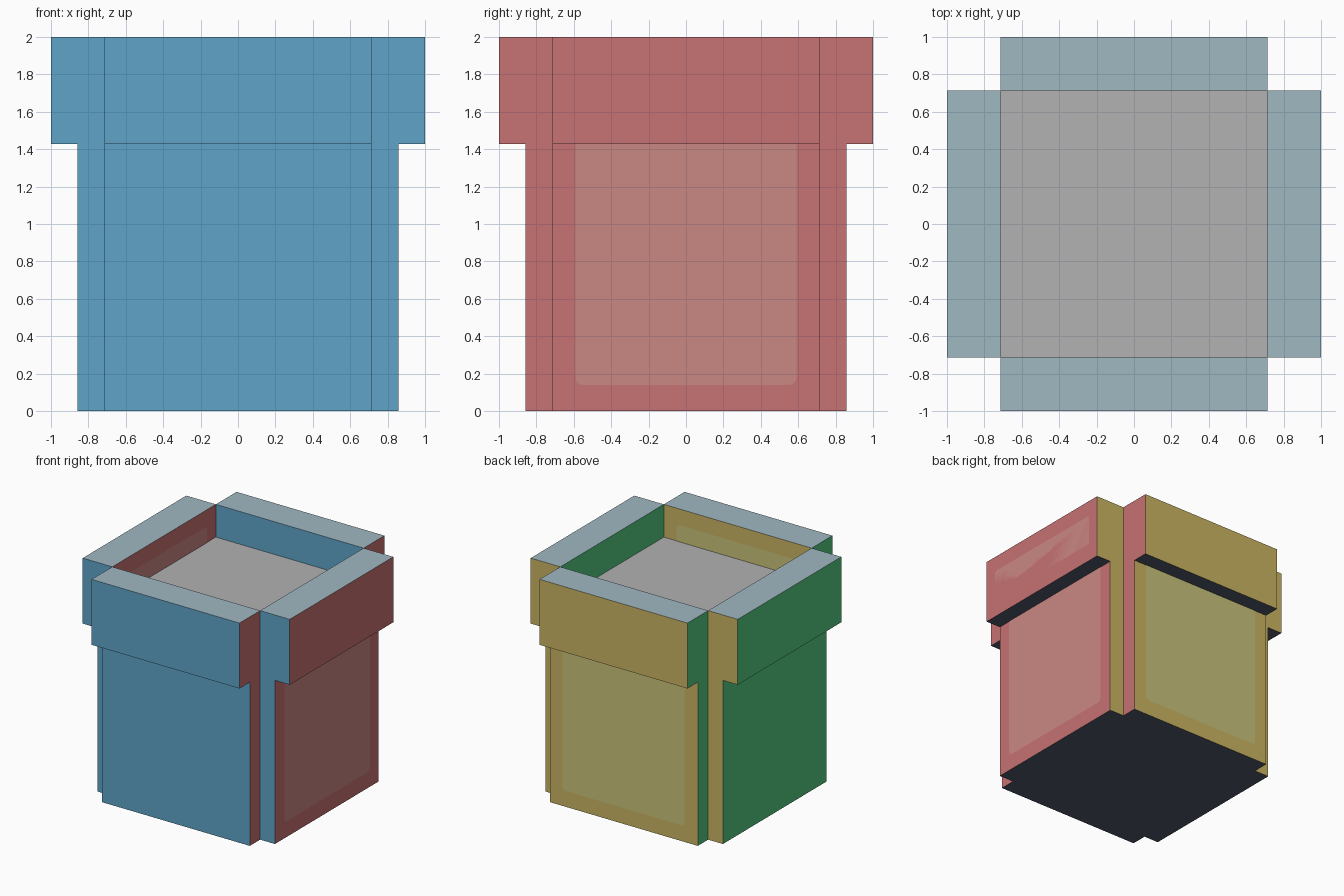
import bpy, bmesh, math
from mathutils import Matrix, Vector

cube = bpy.data.objects.get("Cube")
if cube:
    bpy.data.objects.remove(cube, do_unlink=True)

U = 1 / 7            # one grid step of the design
INNER, BODY, RIM = 5 * U, 6 * U, 1.0
LEDGE, FLOOR, TOP = 10 * U, 12 * U, 2.0


def material(name, rgb):
    lin = [(c / 255 / 12.92) if c <= 10 else ((c / 255 + 0.055) / 1.055) ** 2.4 for c in rgb]
    m = bpy.data.materials.new(name)
    m.use_nodes = True
    m.diffuse_color = (*lin, 1)
    bsdf = m.node_tree.nodes["Principled BSDF"]
    bsdf.inputs["Base Color"].default_value = (*lin, 1)
    bsdf.inputs["Roughness"].default_value = 0.8
    return m


blue = material("blue", (95, 164, 201))
red = material("red", (199, 114, 115))
yellow = material("yellow", (203, 182, 99))
green = material("green", (85, 204, 131))
rim_grey = material("pale blue grey", (160, 184, 194))
dark = material("dark slate", (79, 89, 105))
floor_grey = material("light grey", (178, 178, 178))
red_panel = material("pale red", (202, 135, 132))
yellow_panel = material("pale yellow", (202, 196, 123))

# Each direction a face can point in has its own colour
SIDES = [(Vector((0, -1, 0)), blue), (Vector((1, 0, 0)), red),
         (Vector((0, 1, 0)), yellow), (Vector((-1, 0, 0)), green),
         (Vector((0, 0, 1)), rim_grey), (Vector((0, 0, -1)), dark)]


def finish(name, bm, mats):
    mesh = bpy.data.meshes.new(name)
    bm.to_mesh(mesh)
    bm.free()
    for m in mats:
        mesh.materials.append(m)
    ob = bpy.data.objects.new(name, mesh)
    bpy.context.collection.objects.link(ob)
    return ob


def wall(name, angle):
    """Stepped wall profile extruded sideways, turned to face its side."""
    profile = [(INNER, 0), (BODY, 0), (BODY, LEDGE), (RIM, LEDGE), (RIM, TOP), (INNER, TOP)]
    bm = bmesh.new()
    face = bm.faces.new([bm.verts.new((-INNER, -d, z)) for d, z in profile])
    ext = bmesh.ops.extrude_face_region(bm, geom=[face])
    moved = [v for v in ext["geom"] if isinstance(v, bmesh.types.BMVert)]
    bmesh.ops.translate(bm, verts=moved, vec=(2 * INNER, 0, 0))
    bmesh.ops.rotate(bm, verts=bm.verts, matrix=Matrix.Rotation(angle, 3, 'Z'))
    bmesh.ops.recalc_face_normals(bm, faces=bm.faces)
    bm.normal_update()
    for f in bm.faces:
        f.material_index = max(range(6), key=lambda i: f.normal.dot(SIDES[i][0]))
    return finish(name, bm, [m for _, m in SIDES])


def panel(name, angle, dist, half, z0, z1, mat, r_low=0.035, r_high=0.035):
    """Rounded flat panel lying just proud of a side; r = 0 gives square corners."""
    pts = []
    corners = [(half, z0, -90, r_low), (half, z1, 0, r_high),
               (-half, z1, 90, r_high), (-half, z0, 180, r_low)]
    for x, z, start, r in corners:
        cx = x - math.copysign(r, x)
        cz = z + r if z == z0 else z - r
        for k in range(5 if r else 1):
            a = math.radians(start + 22.5 * k)
            pts.append((cx + r * math.cos(a), -dist - 0.003, cz + r * math.sin(a)))
    bm = bmesh.new()
    bm.faces.new([bm.verts.new(p) for p in pts])
    bmesh.ops.rotate(bm, verts=bm.verts, matrix=Matrix.Rotation(angle, 3, 'Z'))
    return finish(name, bm, [mat])


def plate(name, z, up, mat):
    bm = bmesh.new()
    pts = [(-INNER, -INNER, z), (INNER, -INNER, z), (INNER, INNER, z), (-INNER, INNER, z)]
    bm.faces.new([bm.verts.new(p) for p in (pts if up else pts[::-1])])
    return finish(name, bm, [mat])


# Four walls with overhanging rims
for i, side in enumerate(("front", "left", "back", "right")):
    wall(side + "_wall", i * math.pi / 2)

# Recessed floor inside the rim, and the underside
plate("inner_floor", FLOOR, True, floor_grey)
plate("base", 0, False, dark)

# Pale panels on the faces pointing left and back, outside and inside
for side, angle, mat in (("left", math.pi / 2, red_panel), ("back", math.pi, yellow_panel)):
    panel(side + "_rim_panel", angle, RIM - 0.003, 0.61, 1.575, 1.865, mat)
    panel(side + "_body_panel", angle, BODY, 0.59, 0.14, LEDGE, mat, r_high=0)
    panel(side + "_facing_inner_panel", angle, -INNER, 0.59, FLOOR, 1.86, mat, r_low=0)
